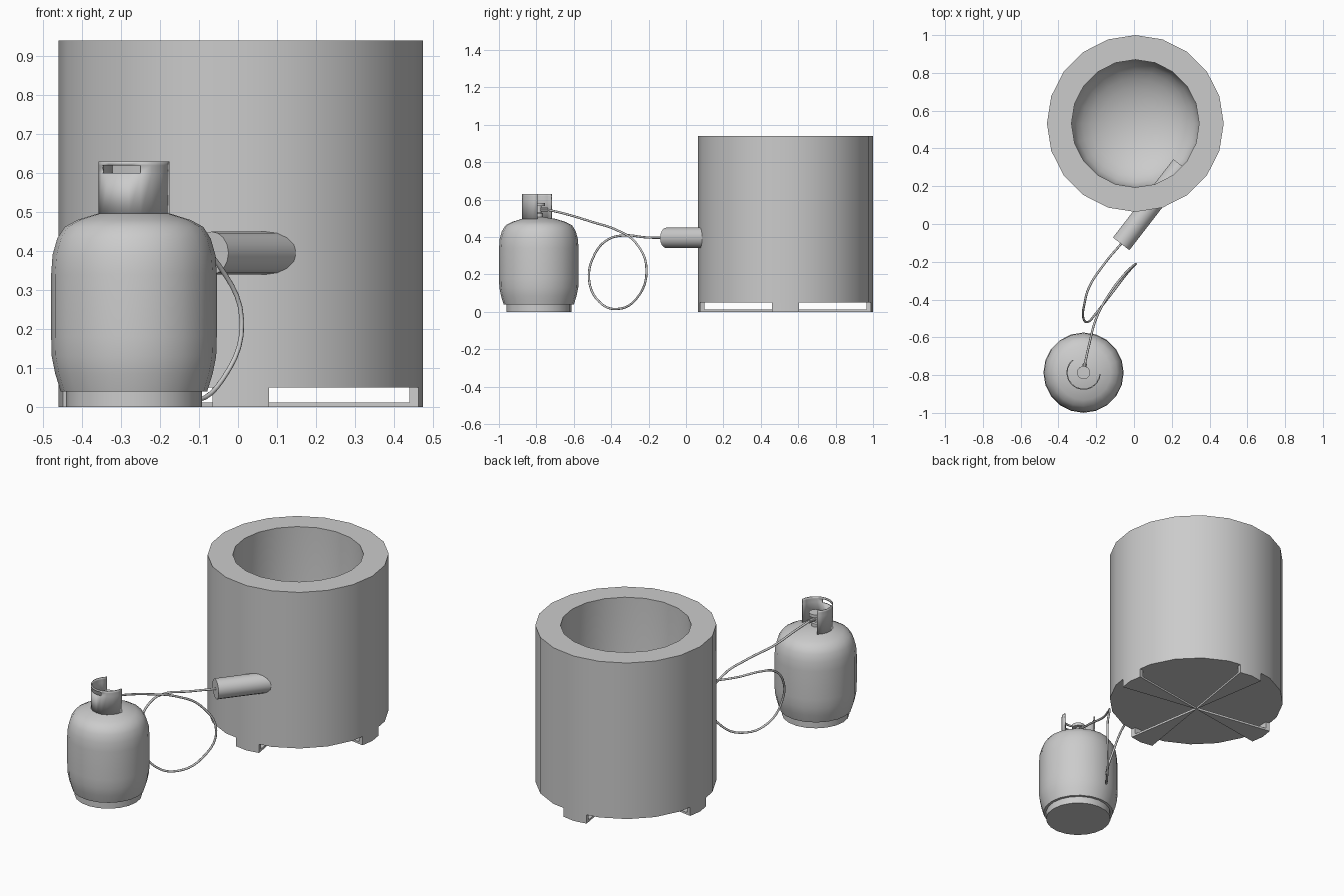
import bpy, bmesh
from math import sin, cos, pi, radians
from mathutils import Vector

if "Cube" in bpy.data.objects:
    bpy.data.objects.remove(bpy.data.objects["Cube"])

FX, FY, FR = 0.007, 0.532, 0.468      # furnace centre and radius
BX, BY = -0.267, -0.787               # gas bottle centre


def finish(name, bm, loc=(0, 0, 0), angle=35):
    bmesh.ops.remove_doubles(bm, verts=bm.verts, dist=1e-5)
    bmesh.ops.recalc_face_normals(bm, faces=bm.faces)
    me = bpy.data.meshes.new(name)
    bm.to_mesh(me)
    bm.free()
    ob = bpy.data.objects.new(name, me)
    ob.location = loc
    bpy.context.collection.objects.link(ob)
    bpy.ops.object.select_all(action='DESELECT')
    ob.select_set(True)
    bpy.context.view_layer.objects.active = ob
    bpy.ops.object.shade_smooth_by_angle(angle=radians(angle))
    return ob


def lathe(name, profile, loc, n=20, angle=35):
    bm = bmesh.new()
    vs = [bm.verts.new((r, 0, z)) for r, z in profile]
    es = [bm.edges.new(p) for p in zip(vs, vs[1:])]
    bmesh.ops.spin(bm, geom=vs + es, cent=(0, 0, 0), axis=(0, 0, 1),
                   angle=2 * pi, steps=n, use_duplicate=False)
    return finish(name, bm, loc, angle)


def prism(bm, pts, z0, z1):
    face = bm.faces.new([bm.verts.new((x, y, z0)) for x, y in pts])
    out = bmesh.ops.extrude_face_region(bm, geom=[face])
    for v in out['geom']:
        if isinstance(v, bmesh.types.BMVert):
            v.co.z = z1


# furnace body: thick wall with a rounded bowl floor
bowl = [(0.338 * cos(a), 0.34 - 0.2 * sin(a)) for a in (i * pi / 16 for i in range(8))]
lathe("furnace_body", [(0, 0.05), (FR, 0.05), (FR, 0.94), (0.338, 0.94)] + bowl + [(0, 0.14)],
      (FX, FY, 0))

# four thin wedge feet joined at the centre, each with a raised outer block
for i in range(4):
    def polar(r, deg):
        a = radians(deg + i * 90)
        return (r * cos(a), r * sin(a))
    flat = FR * cos(radians(9))
    rim = [polar(flat, -9), polar(FR, 0), polar(flat, 9)]
    bm = bmesh.new()
    prism(bm, [(0, 0)] + rim, 0, 0.012)
    finish(f"foot_plate_{i + 1}", bm, (FX, FY, 0), 20)
    bm = bmesh.new()
    prism(bm, rim + [polar(0.438, 9), polar(0.438, -9)], 0, 0.05)
    finish(f"foot_block_{i + 1}", bm, (FX, FY, 0), 20)

# burner tube entering the wall off-centre
p0, p1 = Vector((-0.068, -0.105, 0.395)), Vector((0.252, 0.309, 0.395))
tube = lathe("burner_tube", [(0, 0), (0.055, 0), (0.055, (p1 - p0).length), (0, (p1 - p0).length)],
             p0, 16)
tube.rotation_euler = (p1 - p0).to_track_quat('Z', 'Y').to_euler()

# gas bottle and its foot ring
lathe("gas_bottle", [(0, 0.035), (0.188, 0.04), (0.202, 0.085), (0.211, 0.13), (0.2125, 0.18),
                     (0.2125, 0.34), (0.209, 0.39), (0.197, 0.432), (0.178, 0.462),
                     (0.145, 0.48), (0.09, 0.497), (0, 0.51)], (BX, BY, 0))
lathe("bottle_foot_ring", [(0, 0), (0.174, 0), (0.174, 0.045), (0, 0.045)], (BX, BY, 0))

# collar: open ring of wall with a hand slot near the top
angles = [130, 148, 166, 184, 205, 224, 243, 262, 281, 300, 320, 340, 355]
zs = [0.49, 0.6, 0.62, 0.63]
bm = bmesh.new()
grid = [[bm.verts.new((0.088 * cos(radians(a)), 0.088 * sin(radians(a)), z)) for z in zs]
        for a in angles]
for i in range(len(angles) - 1):
    for j in range(3):
        if j == 1 and 205 <= angles[i] < 281:
            continue
        bm.faces.new((grid[i][j], grid[i + 1][j], grid[i + 1][j + 1], grid[i][j + 1]))
collar = finish("bottle_collar", bm, (BX, BY, 0))
mod = collar.modifiers.new("thickness", 'SOLIDIFY')
mod.thickness = 0.006
mod.offset = 0

# valve stem, hand wheel and outlet
lathe("valve_stem", [(0, 0.49), (0.022, 0.49), (0.022, 0.525), (0.014, 0.53), (0.014, 0.57),
                     (0, 0.57)], (BX, BY, 0), 12)
lathe("valve_wheel", [(0, 0.565), (0.035, 0.565), (0.035, 0.582), (0, 0.582)], (BX, BY, 0), 14)
outlet = lathe("valve_outlet", [(0, 0), (0.011, 0), (0.011, 0.05), (0, 0.05)],
               (BX, BY, 0.546), 10)
outlet.rotation_euler = Vector((0.15, 1, 0)).to_track_quat('Z', 'Y').to_euler()

# gas hose: loops down to the ground and back up to the burner
path = [(-0.262, -0.75, 0.548), (-0.24, -0.65, 0.525), (-0.20, -0.50, 0.48),
        (-0.13, -0.37, 0.437), (-0.05, -0.265, 0.365), (0.01, -0.211, 0.22),
        (-0.04, -0.265, 0.07), (-0.12, -0.37, 0.015), (-0.195, -0.465, 0.055),
        (-0.243, -0.518, 0.17), (-0.27, -0.487, 0.31), (-0.262, -0.42, 0.385),
        (-0.24, -0.34, 0.408), (-0.16, -0.215, 0.398), (-0.06, -0.095, 0.395)]
cu = bpy.data.curves.new("gas_hose", 'CURVE')
cu.dimensions = '3D'
cu.bevel_depth = 0.006
cu.bevel_resolution = 2
cu.resolution_u = 5
cu.use_fill_caps = True
sp = cu.splines.new('BEZIER')
sp.bezier_points.add(len(path) - 1)
for bp, co in zip(sp.bezier_points, path):
    bp.co = co
    bp.handle_left_type = bp.handle_right_type = 'AUTO'
bpy.context.collection.objects.link(bpy.data.objects.new("gas_hose", cu))
